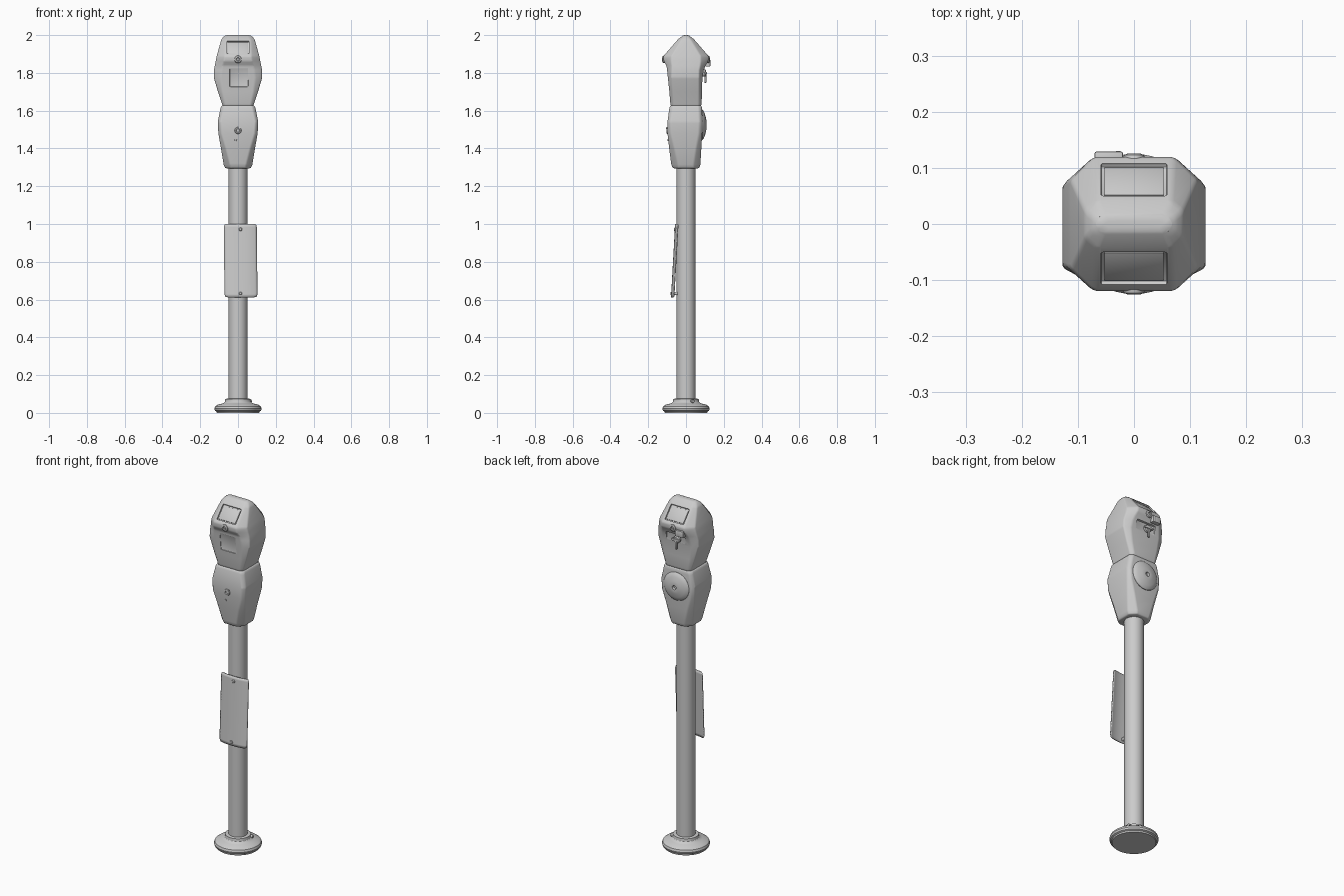
import bpy, bmesh, math
from mathutils import Vector

def finish(ob, bevel=0, angle=30, segs=3):
    """Apply an edge bevel and smooth shading."""
    bpy.ops.object.select_all(action='DESELECT')
    ob.select_set(True)
    bpy.context.view_layer.objects.active = ob
    if bevel:
        m = ob.modifiers.new("bevel", 'BEVEL')
        m.width, m.segments = bevel, segs
        m.limit_method, m.angle_limit = 'ANGLE', math.radians(14)
        bpy.ops.object.modifier_apply(modifier=m.name)
    bpy.ops.object.shade_smooth_by_angle(angle=math.radians(angle))
    return ob

def from_bmesh(name, bm):
    bmesh.ops.recalc_face_normals(bm, faces=bm.faces)
    me = bpy.data.meshes.new(name)
    bm.to_mesh(me)
    bm.free()
    ob = bpy.data.objects.new(name, me)
    bpy.context.collection.objects.link(ob)
    return ob

def loft(name, sections, bevel):
    """Stack chamfered rectangles: (z, half width, front, back, chamfer x, chamfer y)."""
    bm = bmesh.new()
    rings = []
    for z, w, f, b, cx, cy in sections:
        pts = [(-w + cx, -f), (w - cx, -f), (w, -f + cy), (w, b - cy),
               (w - cx, b), (-w + cx, b), (-w, b - cy), (-w, -f + cy)]
        rings.append([bm.verts.new((x, y, z)) for x, y in pts])
    for r0, r1 in zip(rings, rings[1:]):
        for i in range(8):
            j = (i + 1) % 8
            bm.faces.new((r0[i], r0[j], r1[j], r1[i]))
    bm.faces.new(rings[0][::-1])
    bm.faces.new(rings[-1])
    return finish(from_bmesh(name, bm), bevel)

def lathe(name, profile, loc=(0, 0, 0), axis=(0, 0, 1), n=48):
    """Spin (radius, height) points, then aim the spin axis along a direction."""
    bm = bmesh.new()
    vs = [bm.verts.new((r, 0, h)) for r, h in profile]
    es = [bm.edges.new(p) for p in zip(vs, vs[1:])]
    bmesh.ops.spin(bm, geom=vs + es, cent=(0, 0, 0), axis=(0, 0, 1),
                   angle=2 * math.pi, steps=n, use_duplicate=False)
    bmesh.ops.remove_doubles(bm, verts=bm.verts, dist=1e-5)
    ob = from_bmesh(name, bm)
    rot = Vector((0, 0, 1)).rotation_difference(Vector(axis)).to_matrix().to_4x4()
    ob.data.transform(rot)
    ob.location = loc
    return finish(ob)

def box(name, loc, size, rx=0, bevel=0.003):
    bm = bmesh.new()
    bmesh.ops.create_cube(bm, size=1)
    bmesh.ops.scale(bm, vec=size, verts=bm.verts)
    ob = from_bmesh(name, bm)
    ob.location, ob.rotation_euler.x = loc, rx
    return finish(ob, bevel, segs=2)

def carve(ob, cutter):
    bpy.context.view_layer.objects.active = ob
    m = ob.modifiers.new("cut", 'BOOLEAN')
    m.operation, m.object, m.solver = 'DIFFERENCE', cutter, 'EXACT'
    bpy.ops.object.modifier_apply(modifier=m.name)
    bpy.data.objects.remove(cutter)

# Round foot and pole
lathe("base_flange", [(0, 0), (0.112, 0), (0.114, 0.008), (0.122, 0.012), (0.125, 0.022),
                      (0.121, 0.034), (0.108, 0.043), (0.085, 0.049), (0.074, 0.054),
                      (0.069, 0.06), (0.067, 0.074), (0.05, 0.076)])
lathe("pole", [(0, 0.03), (0.05, 0.03), (0.05, 1.32), (0, 1.32)])
lathe("base_set_screw", [(0, 0), (0.01, 0), (0.01, 0.014), (0.007, 0.017), (0, 0.017)],
      (0.055, 0.03, 0.062), (1, 0.5, 0), 16)

# Lower coin housing
lower = loft("coin_housing", [
    (1.295, 0.068, 0.070, 0.070, 0.030, 0.030), (1.315, 0.076, 0.078, 0.076, 0.034, 0.036),
    (1.40, 0.090, 0.089, 0.081, 0.026, 0.028), (1.48, 0.104, 0.098, 0.086, 0.016, 0.018),
    (1.54, 0.107, 0.098, 0.087, 0.014, 0.016), (1.615, 0.092, 0.088, 0.085, 0.014, 0.016),
    (1.628, 0.087, 0.083, 0.081, 0.014, 0.016)], 0.007)

# Upper meter head with pitched roof
head = loft("meter_head", [
    (1.622, 0.081, 0.079, 0.079, 0.014, 0.014), (1.638, 0.085, 0.083, 0.083, 0.016, 0.016),
    (1.70, 0.106, 0.088, 0.084, 0.024, 0.016), (1.775, 0.128, 0.096, 0.087, 0.036, 0.018),
    (1.815, 0.127, 0.100, 0.094, 0.040, 0.024), (1.838, 0.123, 0.103, 0.103, 0.042, 0.028),
    (1.862, 0.118, 0.118, 0.118, 0.044, 0.040), (1.888, 0.113, 0.120, 0.120, 0.042, 0.042),
    (1.978, 0.088, 0.042, 0.042, 0.022, 0.018), (1.994, 0.074, 0.022, 0.022, 0.016, 0.010),
    (2.0, 0.062, 0.012, 0.012, 0.016, 0.006)], 0.009)

# Recessed sloping windows, lip badges, on both sides of the roof
slope = math.atan2(0.090, 0.078)
for side, s in (("front", -1), ("back", 1)):
    centre = (0, s * 0.079, 1.935)
    carve(head, box("window_cutter", centre, (0.118, 0.088, 0.016), -s * slope, 0.004))
    inner = (0, s * 0.0745, 1.930)
    box(side + "_window", inner, (0.106, 0.076, 0.006), -s * slope, 0.002)
    lathe(side + "_lip_badge", [(0.007, 0), (0.007, 0.008), (0.010, 0.011), (0.018, 0.008),
                                (0.02, 0)], (0, s * 0.115, 1.872), (0, s, 0), 24)
finish(head)

# Recessed panel below the hood on the front and the back
carve(head, box("front_cutter", (0.005, -0.102, 1.775), (0.10, 0.018, 0.10), 0.12, 0.005))
carve(head, box("back_cutter", (0, 0.100, 1.78), (0.12, 0.024, 0.10), 0, 0.005))
finish(head)

# Coin entry and turning handle on the back
box("coin_slot_block", (-0.045, 0.116, 1.852), (0.05, 0.026, 0.036))
box("coin_slot_ridge", (-0.028, 0.125, 1.852), (0.010, 0.010, 0.030), bevel=0.002)
lathe("handle_hub", [(0, 0), (0.02, 0), (0.02, 0.016), (0.015, 0.021), (0, 0.021)],
      (-0.01, 0.085, 1.80), (0, 1, 0), 24)
box("handle_bar", (-0.01, 0.105, 1.80), (0.052, 0.012, 0.012))
box("handle_stem", (-0.01, 0.103, 1.772), (0.012, 0.010, 0.05))

# Domed vault door on the back of the lower housing
lathe("vault_door", [(0, 0.012), (0.011, 0.012), (0.012, 0.027), (0.018, 0.028), (0.035, 0.025),
                     (0.058, 0.019), (0.074, 0.012), (0.080, 0.006), (0.080, -0.015)],
      (0, 0.081, 1.525), (0, 1, 0))

# Small lock and peg on the front of the lower housing
lathe("front_lock", [(0, 0.003), (0.008, 0.003), (0.010, 0.008), (0.016, 0.007), (0.019, 0)],
      (0, -0.096, 1.495), (0, -1, 0), 24)
box("lock_tab", (0.008, -0.100, 1.508), (0.012, 0.010, 0.010), bevel=0.002)
lathe("front_peg", [(0, 0.004), (0.005, 0.004), (0.006, 0)], (-0.012, -0.093, 1.445), (0, -1, 0), 12)

# Bent sign plate, edges curling back and bottom kicked forward
bm = bmesh.new()
bmesh.ops.create_grid(bm, x_segments=16, y_segments=24, size=1)
for v in bm.verts:
    u, t = v.co.x, v.co.y
    pull = max(0, abs(u) - 0.86) * max(0, abs(t) - 0.93) * 70
    v.co = (0.014 + u * 0.0865 * (1 - 0.06 * pull) - 0.002 * t,
            -0.066 + 0.011 * t + 0.013 * abs(u) ** 2.5,
            0.806 + t * 0.194 * (1 - 0.03 * pull))
plate = from_bmesh("sign_plate", bm)
m = plate.modifiers.new("thickness", 'SOLIDIFY')
m.thickness, m.offset = 0.005, 0
finish(plate)
for z, y in ((0.972, -0.058), (0.632, -0.077)):
    lathe("plate_bolt", [(0, 0.006), (0.006, 0.006), (0.009, 0.003), (0.009, -0.035)],
          (0.013, y, z), (0, -1, 0), 16)
